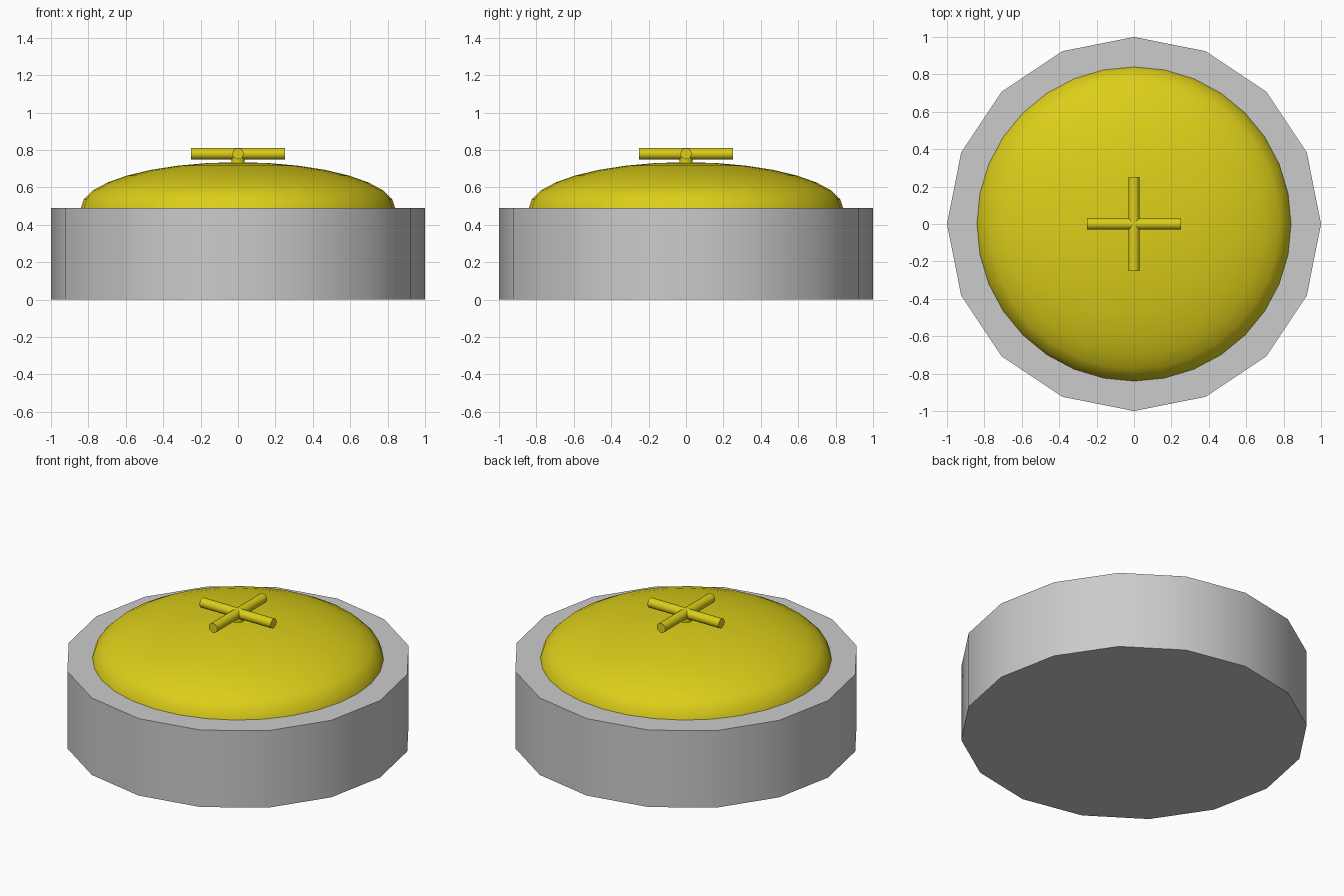
import bpy, bmesh
from math import radians, pi

if "Cube" in bpy.data.objects:
    bpy.data.objects.remove(bpy.data.objects["Cube"])

yellow = bpy.data.materials.new("yellow")
yellow.diffuse_color = (0.72, 0.62, 0.01, 1)
yellow.use_nodes = True
yellow.node_tree.nodes["Principled BSDF"].inputs["Base Color"].default_value = yellow.diffuse_color


def finish(obj, name, mat=None, angle=40):
    obj.name = name
    if mat:
        obj.data.materials.append(mat)
    bpy.ops.object.shade_smooth_by_angle(angle=radians(angle))


def cylinder(name, radius, length, loc, rot=(0, 0, 0), sides=16, mat=None):
    bpy.ops.mesh.primitive_cylinder_add(vertices=sides, radius=radius, depth=length,
                                        location=loc, rotation=rot)
    finish(bpy.context.object, name, mat)


# Sixteen-sided drum base
cylinder("base", 1.0, 0.49, (0, 0, 0.245))

# Flattened dome: upper half of a sphere, closed underneath
bpy.ops.mesh.primitive_uv_sphere_add(segments=32, ring_count=16, radius=1)
dome = bpy.context.object
bm = bmesh.new()
bm.from_mesh(dome.data)
bmesh.ops.delete(bm, geom=[v for v in bm.verts if v.co.z < -0.01], context='VERTS')
bmesh.ops.holes_fill(bm, edges=[e for e in bm.edges if e.is_boundary])
for v in bm.verts:
    v.co.x *= 0.84
    v.co.y *= 0.84
    v.co.z = 0.49 + v.co.z * 0.245
bm.to_mesh(dome.data)
bm.free()
finish(dome, "dome", yellow)

# Cross handle on a short post
cylinder("handle_post", 0.034, 0.05, (0, 0, 0.745), mat=yellow)
cylinder("handle_bar_x", 0.03, 0.5, (0, 0, 0.78), (0, pi / 2, 0), mat=yellow)
cylinder("handle_bar_y", 0.03, 0.5, (0, 0, 0.78), (pi / 2, 0, 0), mat=yellow)
